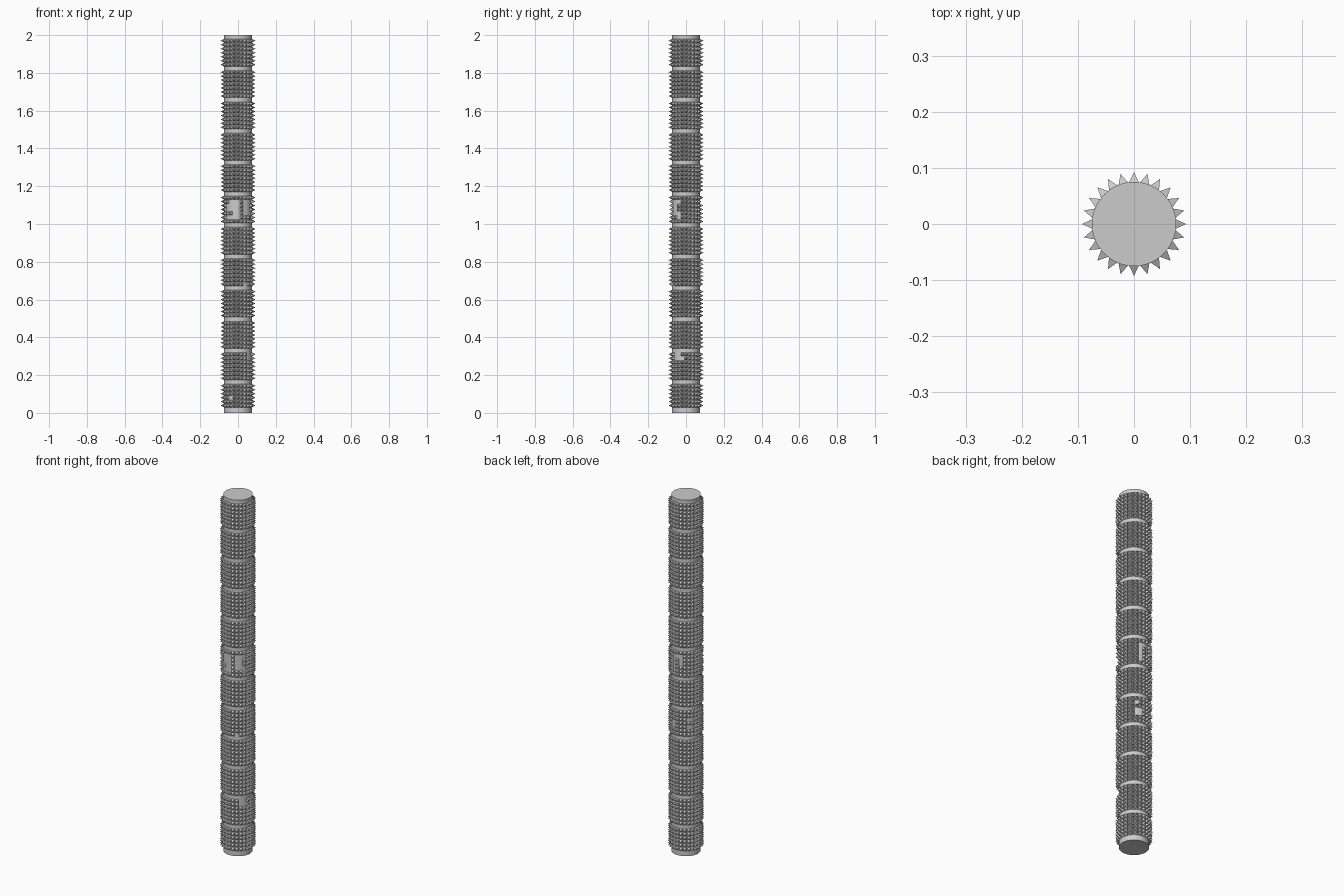
import bpy, bmesh, random
from math import pi, sin, cos, tau
from mathutils import Vector

if "Cube" in bpy.data.objects:
    bpy.data.objects.remove(bpy.data.objects["Cube"])

random.seed(4)
R, TIP, N = 0.075, 0.0925, 24         # core radius, spike tip radius, spikes per ring
BANDS, PERIOD = 12, 0.166
ROWS, PITCH = 7, 0.021

# smooth core rod
bpy.ops.mesh.primitive_cylinder_add(vertices=64, radius=R, depth=2, location=(0, 0, 1))
core = bpy.context.object
core.name = "core_rod"
bpy.ops.object.shade_smooth_by_angle()

# worn patches: angle, height, half width, half height, share of lost spikes
worn = [(-1.95, 1.08, 0.45, 0.055, 0.75), (-0.85, 1.08, 0.35, 0.055, 0.6),
        (-0.45, 0.31, 0.35, 0.03, 0.8), (2.5, 0.75, 0.3, 0.04, 0.7),
        (1.2, 0.76, 0.25, 0.04, 0.7), (-1.2, 0.67, 0.2, 0.02, 0.8),
        (1.6, 1.08, 0.4, 0.05, 0.4), (-2.0, 0.08, 0.15, 0.02, 0.8)]

def is_worn(a, z):
    for wa, wz, da, dz, p in worn:
        d = (a - wa + pi) % tau - pi
        if abs(d) < da and abs(z - wz) < dz and random.random() < p:
            return True
    return False

# one pointed stud on the core surface
def stud(bm, a, z):
    h, base, sides = PITCH / 2, 0.073, 4
    w = pi / N
    def p(r, da, dz):
        return bm.verts.new((r * cos(a + da), r * sin(a + da), z + dz))
    ring = [p(base, -w, -h), p(base, w, -h), p(base, w, h), p(base, -w, h)]
    tip = p(TIP, 0, 0)
    for i in range(sides):
        bm.faces.new((ring[i], ring[(i + 1) % sides], tip))

# bands of studs
for b in range(BANDS):
    bm = bmesh.new()
    for r in range(ROWS):
        if b == 0 and r == 0:
            continue
        z = 0.0073 + b * PERIOD + (r + 0.5) * PITCH
        for i in range(N):
            a = tau * i / N
            if not is_worn(a, z):
                stud(bm, a, z)
    mesh = bpy.data.meshes.new("stud_band")
    bm.to_mesh(mesh)
    bm.free()
    bpy.context.collection.objects.link(bpy.data.objects.new(f"stud_band_{b + 1}", mesh))
